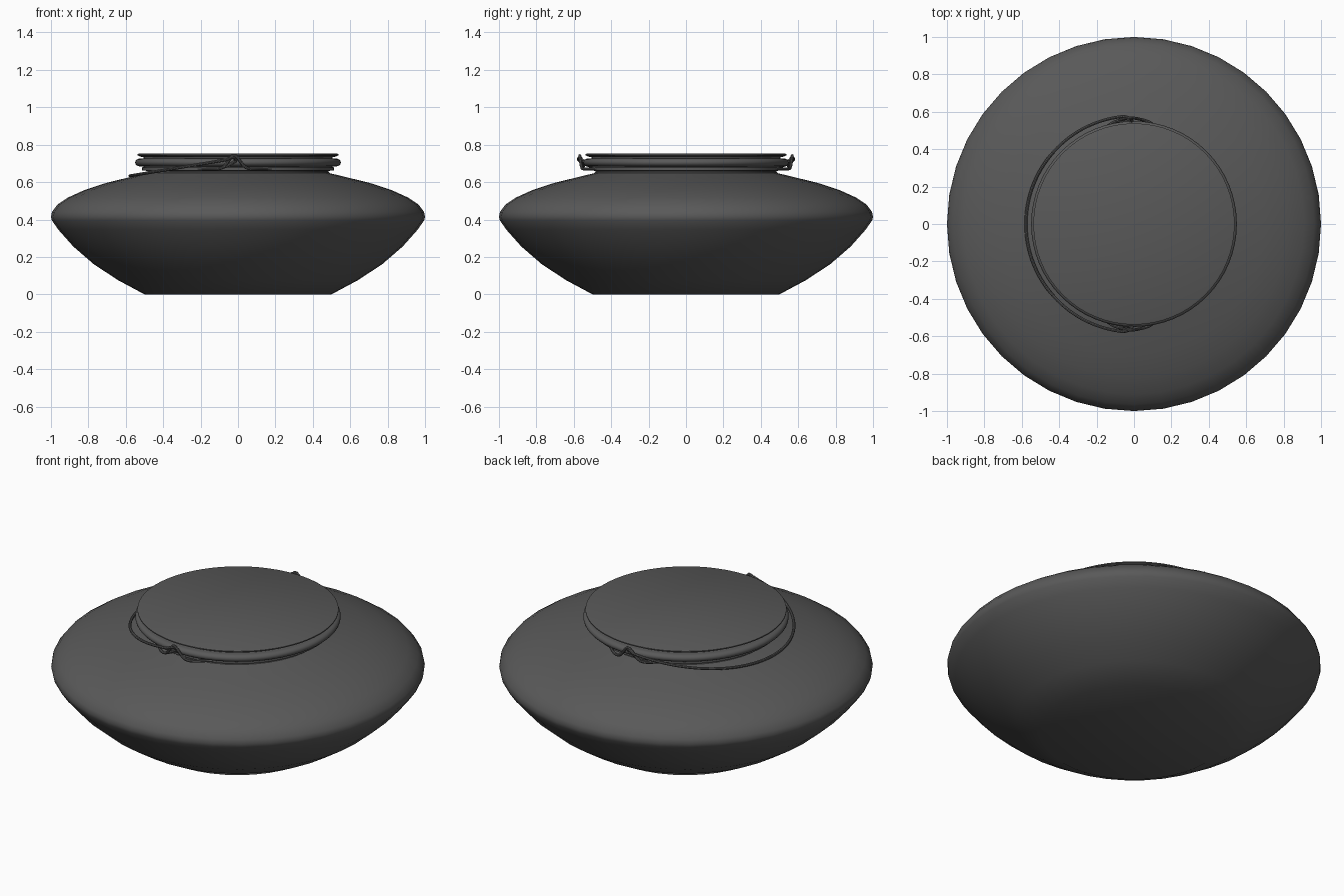
import bpy, bmesh, math
from math import cos, sin, pi, exp

cube = bpy.data.objects.get("Cube")
if cube:
    bpy.data.objects.remove(cube, do_unlink=True)

grey = bpy.data.materials.new("dark_grey")
grey.use_nodes = True
colour = (0.1, 0.1, 0.1, 1)
grey.diffuse_color = colour
grey.node_tree.nodes["Principled BSDF"].inputs["Base Color"].default_value = colour


def finish(obj):
    obj.data.materials.clear()
    obj.data.materials.append(grey)
    bpy.ops.object.select_all(action="DESELECT")
    obj.select_set(True)
    bpy.context.view_layer.objects.active = obj
    bpy.ops.object.shade_smooth_by_angle(angle=math.radians(35))


def lathe(name, profile, sides=40):
    """Revolve (radius, height) points; open ends are capped flat."""
    bm = bmesh.new()
    rings = [[bm.verts.new((r * cos(2 * pi * i / sides), r * sin(2 * pi * i / sides), z))
              for i in range(sides)] for r, z in profile]
    for low, high in zip(rings, rings[1:]):
        for i in range(sides):
            j = (i + 1) % sides
            bm.faces.new((low[i], low[j], high[j], high[i]))
    bm.faces.new(rings[0][::-1])
    bm.faces.new(rings[-1])
    mesh = bpy.data.meshes.new(name)
    bm.to_mesh(mesh)
    bm.free()
    obj = bpy.data.objects.new(name, mesh)
    bpy.context.collection.objects.link(obj)
    finish(obj)


def wire(name, points, closed=False, radius=0.008):
    """Round wire along a path, turned into a mesh."""
    curve = bpy.data.curves.new(name, "CURVE")
    curve.dimensions = "3D"
    curve.bevel_depth = radius
    curve.bevel_resolution = 2
    curve.use_fill_caps = True
    spline = curve.splines.new("POLY")
    spline.points.add(len(points) - 1)
    for p, co in zip(spline.points, points):
        p.co = (*co, 1)
    spline.use_cyclic_u = closed
    obj = bpy.data.objects.new(name, curve)
    bpy.context.collection.objects.link(obj)
    bpy.ops.object.select_all(action="DESELECT")
    obj.select_set(True)
    bpy.context.view_layer.objects.active = obj
    bpy.ops.object.convert(target="MESH")
    finish(bpy.context.view_layer.objects.active)


# Squat bowl with a short neck
lathe("body", [(0.5, 0), (0.64, 0.075), (0.77, 0.16), (0.88, 0.255), (0.96, 0.345),
               (0.995, 0.395), (1.0, 0.415), (0.995, 0.44), (0.965, 0.48), (0.91, 0.517),
               (0.82, 0.558), (0.7, 0.597), (0.58, 0.626), (0.49, 0.648), (0.485, 0.655),
               (0.485, 0.69)])

# Collar, rounded sealing rim and flat lid
lathe("collar", [(0.485, 0.66), (0.512, 0.663), (0.512, 0.678), (0.5, 0.685)], 64)
rim = [(0.525 + 0.025 * cos(a), 0.705 + 0.021 * sin(a))
       for a in [-pi / 2 + pi * k / 8 for k in range(9)]]
lathe("rim", rim, 64)
lathe("lid_neck", [(0.505, 0.72), (0.505, 0.742)], 64)
lathe("lid", [(0.515, 0.734), (0.525, 0.738), (0.538, 0.743), (0.538, 0.749), (0.53, 0.753)], 64)

# Neck wire, kinked outward and upward into an eye at front and back
ring = []
for k in range(240):
    a = 2 * pi * k / 240
    x = 0.56 * cos(a) + 0.02
    bump = exp(-(x / 0.042) ** 2)
    spread = exp(-(x / 0.16) ** 4)
    r = 0.502 + 0.058 * spread + 0.008 * bump
    ring.append((r * cos(a), r * sin(a), 0.67 + 0.073 * bump))
wire("neck_wire", ring, True)

# Bail handle resting on the left shoulder of the bowl, hooked through the eyes
arc = []
for k in range(61):
    a = math.radians(96 + 168 * k / 60)
    x, y = 0.578 * cos(a), 0.578 * sin(a)
    arc.append((x, y, 0.73 + 0.167 * x))
hook = [(-0.01, 0.55, 0.715), (-0.02, 0.565, 0.73), (-0.04, 0.573, 0.73)]
back = [(x, -y, z) for x, y, z in reversed(hook)]
wire("bail_handle", hook + arc + back)

# Small hook ends bent back at both eyes
for side, label in ((-1, "front"), (1, "back")):
    wire(label + "_hook_end", [(-0.01, side * 0.55, 0.715), (-0.05, side * 0.545, 0.69),
                               (-0.09, side * 0.553, 0.675)])
